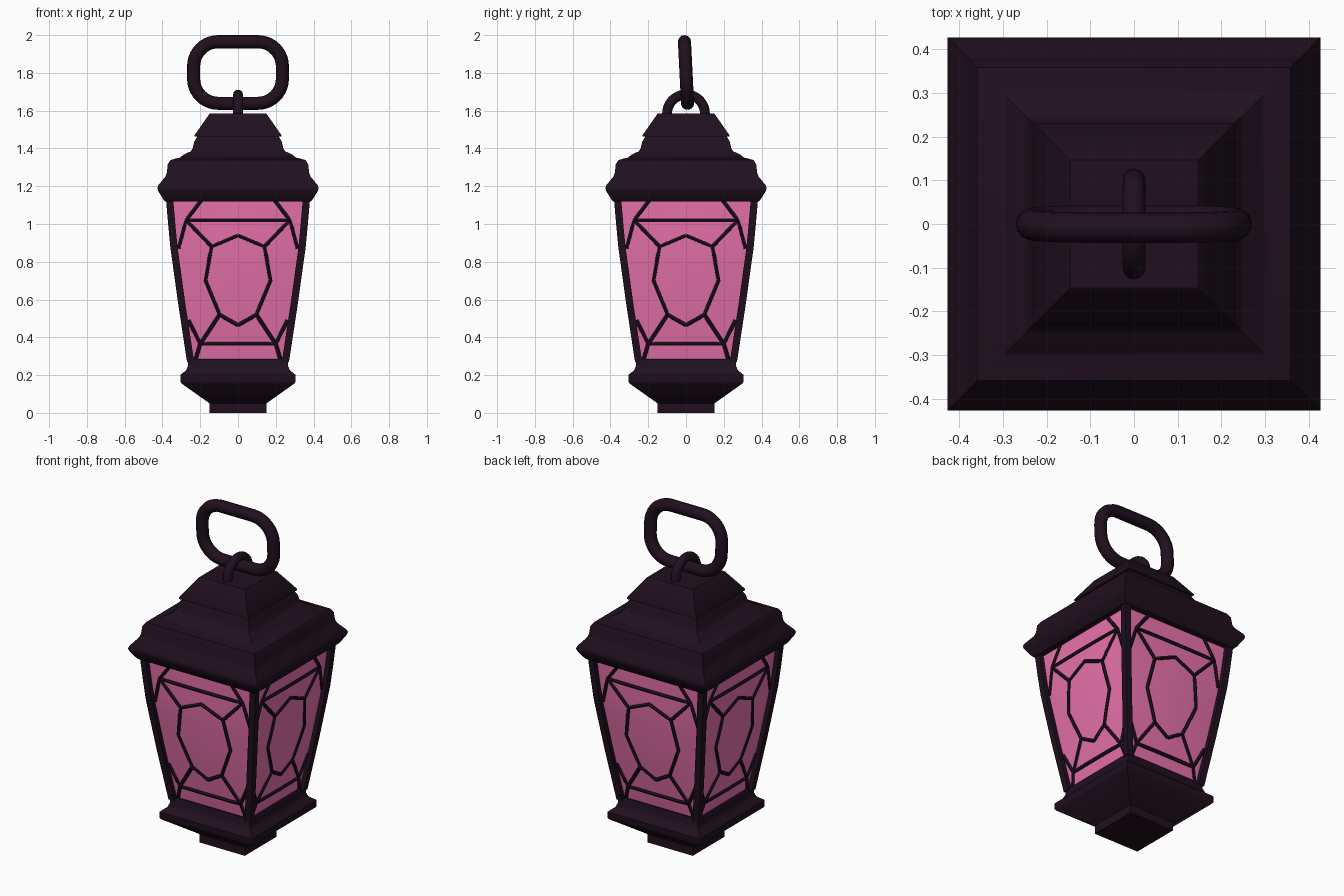
import bpy, bmesh, math
from mathutils import Vector, Matrix

if "Cube" in bpy.data.objects:
    bpy.data.objects.remove(bpy.data.objects["Cube"])


def material(name, rgb):
    m = bpy.data.materials.new(name)
    m.diffuse_color = (*rgb, 1)
    m.use_nodes = True
    m.node_tree.nodes["Principled BSDF"].inputs["Base Color"].default_value = m.diffuse_color
    return m


IRON = material("dark_iron", (0.014, 0.005, 0.013))
PINK = material("pink_glass", (0.82, 0.17, 0.42))


def smooth(obj, angle):
    bpy.ops.object.select_all(action='DESELECT')
    obj.select_set(True)
    bpy.context.view_layer.objects.active = obj
    bpy.ops.object.shade_smooth_by_angle(angle=math.radians(angle))


def finish(name, bm, mat, angle=30):
    bmesh.ops.recalc_face_normals(bm, faces=bm.faces)
    me = bpy.data.meshes.new(name)
    bm.to_mesh(me)
    bm.free()
    me.materials.append(mat)
    obj = bpy.data.objects.new(name, me)
    bpy.context.collection.objects.link(obj)
    smooth(obj, angle)
    return obj


def square_loft(bm, rings):
    """Stack of squares: (half width, z, centre x, centre y)."""
    prev = None
    for h, z, cx, cy in rings:
        ring = [bm.verts.new((cx + sx * h, cy + sy * h, z))
                for sx, sy in ((-1, -1), (1, -1), (1, 1), (-1, 1))]
        if prev:
            for i in range(4):
                j = (i + 1) % 4
                bm.faces.new((prev[i], prev[j], ring[j], ring[i]))
        else:
            bm.faces.new(ring[::-1])
        prev = ring
    bm.faces.new(prev)


def square_part(name, profile):
    bm = bmesh.new()
    square_loft(bm, [(h, z, 0, 0) for h, z in profile])
    return finish(name, bm, IRON, 35)


def tubes(name, paths, radius, closed=False, res=4):
    cu = bpy.data.curves.new(name, 'CURVE')
    cu.dimensions = '3D'
    cu.bevel_depth, cu.bevel_resolution = radius, res
    cu.use_fill_caps = True
    for pts in paths:
        sp = cu.splines.new('POLY')
        sp.points.add(len(pts) - 1)
        for p, co in zip(sp.points, pts):
            p.co = (*co, 1)
        sp.use_cyclic_u = closed
    cu.materials.append(IRON)
    obj = bpy.data.objects.new(name, cu)
    bpy.context.collection.objects.link(obj)
    bpy.ops.object.select_all(action='DESELECT')
    obj.select_set(True)
    bpy.context.view_layer.objects.active = obj
    bpy.ops.object.convert(target='MESH')
    smooth(bpy.context.object, 50)


# stepped base and roof
square_part("base", [(0.15, 0.0), (0.15, 0.05), (0.298, 0.155), (0.305, 0.165),
                     (0.305, 0.2), (0.298, 0.207), (0.275, 0.225), (0.264, 0.25),
                     (0.264, 0.275), (0.258, 0.285)])
square_part("roof", [(0.385, 1.12), (0.395, 1.13), (0.423, 1.175), (0.427, 1.19),
                     (0.422, 1.205), (0.385, 1.25), (0.377, 1.27), (0.372, 1.315),
                     (0.358, 1.338), (0.335, 1.345), (0.305, 1.352), (0.29, 1.366),
                     (0.25, 1.385), (0.24, 1.4), (0.232, 1.435), (0.215, 1.465)])
square_part("roof_cap", [(0.23, 1.463), (0.23, 1.47), (0.152, 1.582), (0.147, 1.586)])

# gently bowed body outline shared by posts, glass and leading
OUTLINE = [(0.27, 0.27), (0.58, 0.317), (0.875, 0.358), (1.0, 0.37), (1.13, 0.381)]


def half_width(z):
    for (z0, h0), (z1, h1) in zip(OUTLINE, OUTLINE[1:]):
        if z <= z1:
            break
    return h0 + (h1 - h0) * (z - z0) / (z1 - z0)


def on_glass(u, z):
    """Point on the front pane, u running from -1 to 1 across it."""
    w = half_width(z) - 0.028
    t = (z - 0.27) / 0.86
    dome = 0.014 * math.sin(math.pi * t) * (1 - u * u)
    return Vector((u * w, -(w + dome), z))


bm = bmesh.new()
for sx in (-1, 1):
    for sy in (-1, 1):
        square_loft(bm, [(0.019, z, sx * (h - 0.019), sy * (h - 0.019)) for z, h in OUTLINE])
finish("corner_posts", bm, IRON)

# four slightly domed panes
bm = bmesh.new()
N, M = 8, 14
for k in range(4):
    rot = Matrix.Rotation(k * math.pi / 2, 3, 'Z')
    grid = [[bm.verts.new(rot @ on_glass(-1 + 2 * i / N, 0.27 + 0.86 * j / M))
             for i in range(N + 1)] for j in range(M + 1)]
    for j in range(M):
        for i in range(N):
            bm.faces.new((grid[j][i], grid[j][i + 1], grid[j + 1][i + 1], grid[j + 1][i]))
bmesh.ops.remove_doubles(bm, verts=bm.verts, dist=0.0005)
finish("glass_panes", bm, PINK, 40)

# leading: half of the pattern (x, z), mirrored and turned to each side
HALF = [[(0, 0.94), (0.14, 0.88), (0.172, 0.70), (0.097, 0.52), (0, 0.465)],
        [(0.14, 0.88), (0.275, 1.02), (0.195, 1.125)],
        [(0, 1.02), (0.275, 1.02), (0.315, 0.87)],
        [(0.097, 0.52), (0.2, 0.365), (0.225, 0.28)],
        [(0, 0.365), (0.2, 0.365), (0.262, 0.49)]]
paths = []
for k in range(4):
    rot = Matrix.Rotation(k * math.pi / 2, 3, 'Z')
    for side in (-1, 1):
        for line in HALF:
            pts = []
            for (x0, z0), (x1, z1) in zip(line, line[1:]):
                for s in range(4):
                    pts.append((x0 + (x1 - x0) * s / 4, z0 + (z1 - z0) * s / 4))
            pts.append(line[-1])
            paths.append([rot @ on_glass(side * x / (half_width(z) - 0.028), z)
                          for x, z in pts])
tubes("leading", paths, 0.011, res=1)

# fixed loop on the cap
arc = [(0, -0.1, 1.55)]
arc += [(0, -0.1 * math.cos(a), 1.585 + 0.1 * math.sin(a))
        for a in (math.pi * i / 20 for i in range(21))]
arc.append((0, 0.1, 1.55))
tubes("cap_loop", [arc], 0.026)

# rounded, slightly leaning carrying ring
ring = []
for q, (cx, cz) in enumerate(((0.105, 0.033), (-0.105, 0.033), (-0.105, -0.033), (0.105, -0.033))):
    for i in range(11):
        a = (q + i / 10) * math.pi / 2
        x, z = cx + 0.13 * math.cos(a), cz + 0.13 * math.sin(a)
        ring.append((x, -0.05 * z, 1.802 + z))
tubes("carrying_ring", [ring], 0.035, closed=True)
